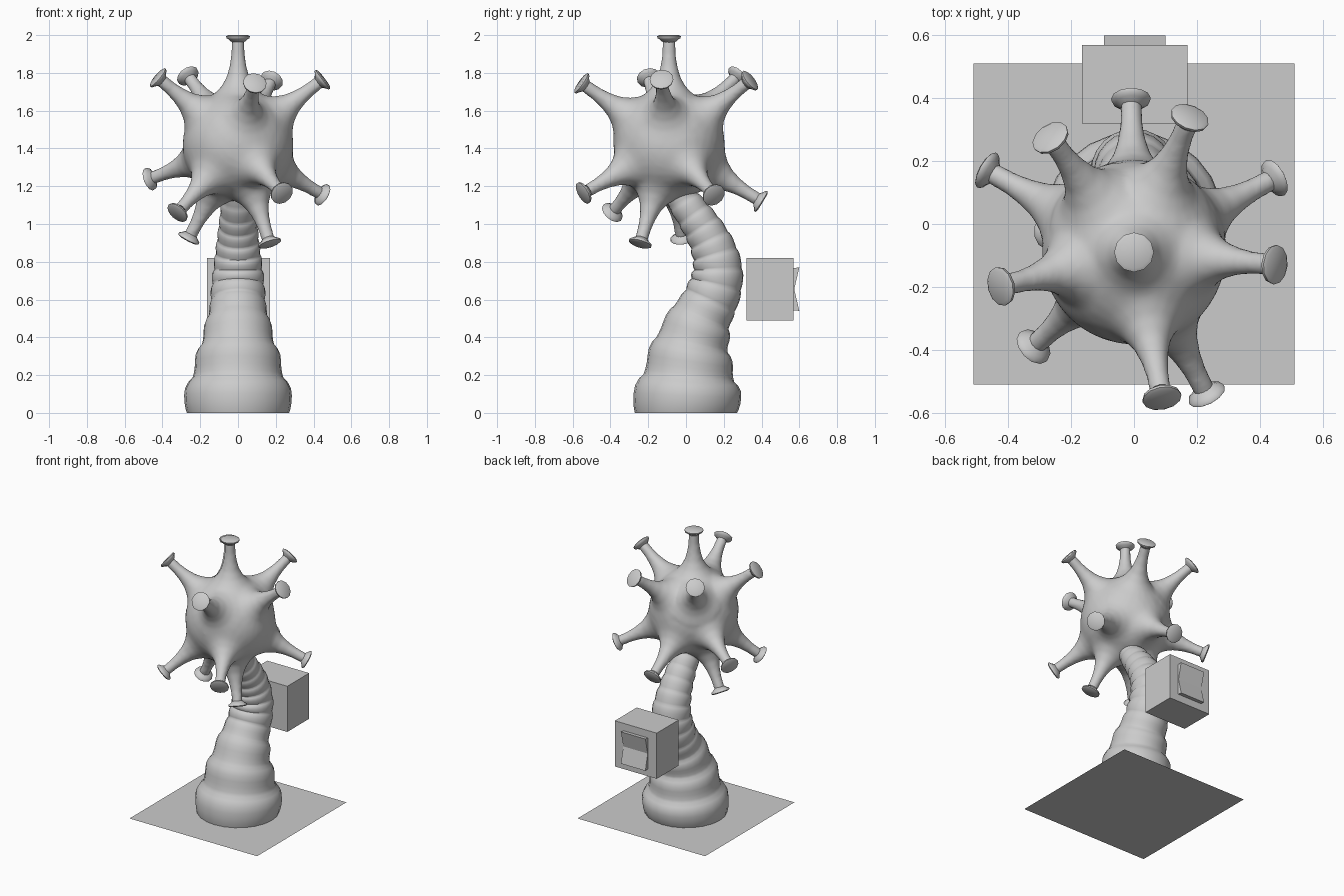
import bpy, bmesh, math
from mathutils import Vector, Matrix

if "Cube" in bpy.data.objects:
    bpy.data.objects.remove(bpy.data.objects["Cube"])

CENTRE = Vector((0, -0.09, 1.42))
# Spike tips around the head
TIPS = [(0, -.09, 2.0), (-.43, -.20, 1.78), (-.27, .28, 1.79), (.18, .345, 1.765),
        (.455, -.13, 1.77), (.09, -.56, 1.75), (-.475, .175, 1.235), (.455, .15, 1.15),
        (.235, -.55, 1.16), (-.325, -.395, 1.055), (-.01, .405, 1.115),
        (.17, -.245, .89), (-.265, -.02, .915)]


def finish(name, bm, smooth=None):
    bmesh.ops.recalc_face_normals(bm, faces=bm.faces)
    me = bpy.data.meshes.new(name)
    bm.to_mesh(me)
    bm.free()
    ob = bpy.data.objects.new(name, me)
    bpy.context.collection.objects.link(ob)
    if smooth:
        bpy.ops.object.select_all(action='DESELECT')
        ob.select_set(True)
        bpy.context.view_layer.objects.active = ob
        bpy.ops.object.shade_smooth_by_angle(angle=math.radians(smooth))
    return ob


def loft(bm, rings, sides):
    """Skin (matrix, radius) rings into a capped tube."""
    loops = []
    for m, r in rings:
        loops.append([bm.verts.new(m @ Vector((r * math.cos(a), r * math.sin(a), 0)))
                      for a in (2 * math.pi * i / sides for i in range(sides))])
    for a, b in zip(loops, loops[1:]):
        for i in range(sides):
            j = (i + 1) % sides
            bm.faces.new((a[i], a[j], b[j], b[i]))
    bm.faces.new(loops[0][::-1])
    bm.faces.new(loops[-1])


def box(name, lo, hi):
    bm = bmesh.new()
    lo, hi = Vector(lo), Vector(hi)
    bmesh.ops.create_cube(bm, size=1, matrix=Matrix.Translation((lo + hi) / 2)
                          @ Matrix.Diagonal((*(hi - lo), 1)))
    return finish(name, bm)


def spike(bm, tip, profile, sides):
    """Lathe a (distance from centre, radius) profile toward a tip."""
    d = Vector(tip) - CENTRE
    rot = d.to_track_quat('Z', 'Y').to_matrix().to_4x4()
    k = d.length / 0.58
    loft(bm, [(Matrix.Translation(CENTRE) @ rot @ Matrix.Translation((0, 0, t * k)), r)
              for t, r in profile], sides)


# Floor sheet
bm = bmesh.new()
bmesh.ops.create_grid(bm, x_segments=1, y_segments=1, size=0.51)
finish("base_sheet", bm)

# Head: ball and flared spikes fused into one skin
bm = bmesh.new()
bmesh.ops.create_icosphere(bm, subdivisions=4, radius=0.293, matrix=Matrix.Translation(CENTRE))
FLARE = [(.12, .14), (.235, .177), (.275, .12), (.31, .087), (.36, .06), (.42, .044),
         (.48, .036), (.565, .034)]
for tip in TIPS:
    spike(bm, tip, FLARE, 20)
head = finish("spiked_head", bm)
rm = head.modifiers.new("fuse", 'REMESH')
rm.mode, rm.voxel_size, rm.use_smooth_shade = 'VOXEL', 0.012, True
sm = head.modifiers.new("blend", 'SMOOTH')
sm.factor, sm.iterations = 0.5, 6

# Flat suckers on the spike ends
bm = bmesh.new()
for tip in TIPS:
    spike(bm, tip, [(.54, .03), (.556, .048), (.564, .061), (.574, .063), (.58, .052)], 12)
finish("spike_caps", bm, 50)

# Stalk: bulging rings along a bent path (y, z of each crease, radius of bulge above)
NODES = [(0, 0, .285), (.015, .185, .228), (.03, .36, .182), (.08, .505, .152),
         (.13, .595, .145), (.16, .68, .138), (.17, .76, .128), (.155, .84, .118),
         (.125, .915, .108), (.085, .985, .10), (.04, 1.05, .092), (-.01, 1.12, .085),
         (-.06, 1.22, .08)]
pts = [Vector((0, y, z)) for y, z, _ in NODES]
tan = [(pts[min(i + 1, len(pts) - 1)] - pts[max(i - 1, 0)]).normalized() for i in range(len(pts))]
tan[0] = Vector((0, 0, 1))
rings = []
for i in range(len(pts) - 1):
    r0 = NODES[i][2]
    crease = [.95 * r0 if i == 0 else .94 * (r0 + NODES[i - 1][2]) / 2,
              .94 * (r0 + NODES[i + 1][2]) / 2]
    for f, w in ((0, 0), (.12, .5), (.3, .9), (.5, 1), (.7, .9), (.88, .5)):
        edge = crease[0] if f < .5 else crease[1]
        t = tan[i].lerp(tan[i + 1], f)
        m = Matrix.Translation(pts[i].lerp(pts[i + 1], f)) @ Matrix.Rotation(
            math.atan2(-t.y, t.z), 4, 'X')
        rings.append((m, edge + (r0 - edge) * w))
bm = bmesh.new()
loft(bm, rings, 24)
finish("ringed_stalk", bm, 60)

# Switch housing on the back of the stalk
box("switch_box", (-.165, .32, .49), (.17, .57, .82))

# Rocker switch with a V-shaped face
bm = bmesh.new()
face = bm.faces.new([bm.verts.new((-.095, y, z)) for y, z in
                     ((.55, .765), (.6, .77), (.573, .655), (.6, .54), (.55, .545))])
ext = bmesh.ops.extrude_face_region(bm, geom=[face], use_keep_orig=True)
bmesh.ops.translate(bm, vec=(.195, 0, 0),
                    verts=[g for g in ext["geom"] if isinstance(g, bmesh.types.BMVert)])
finish("rocker_switch", bm)
